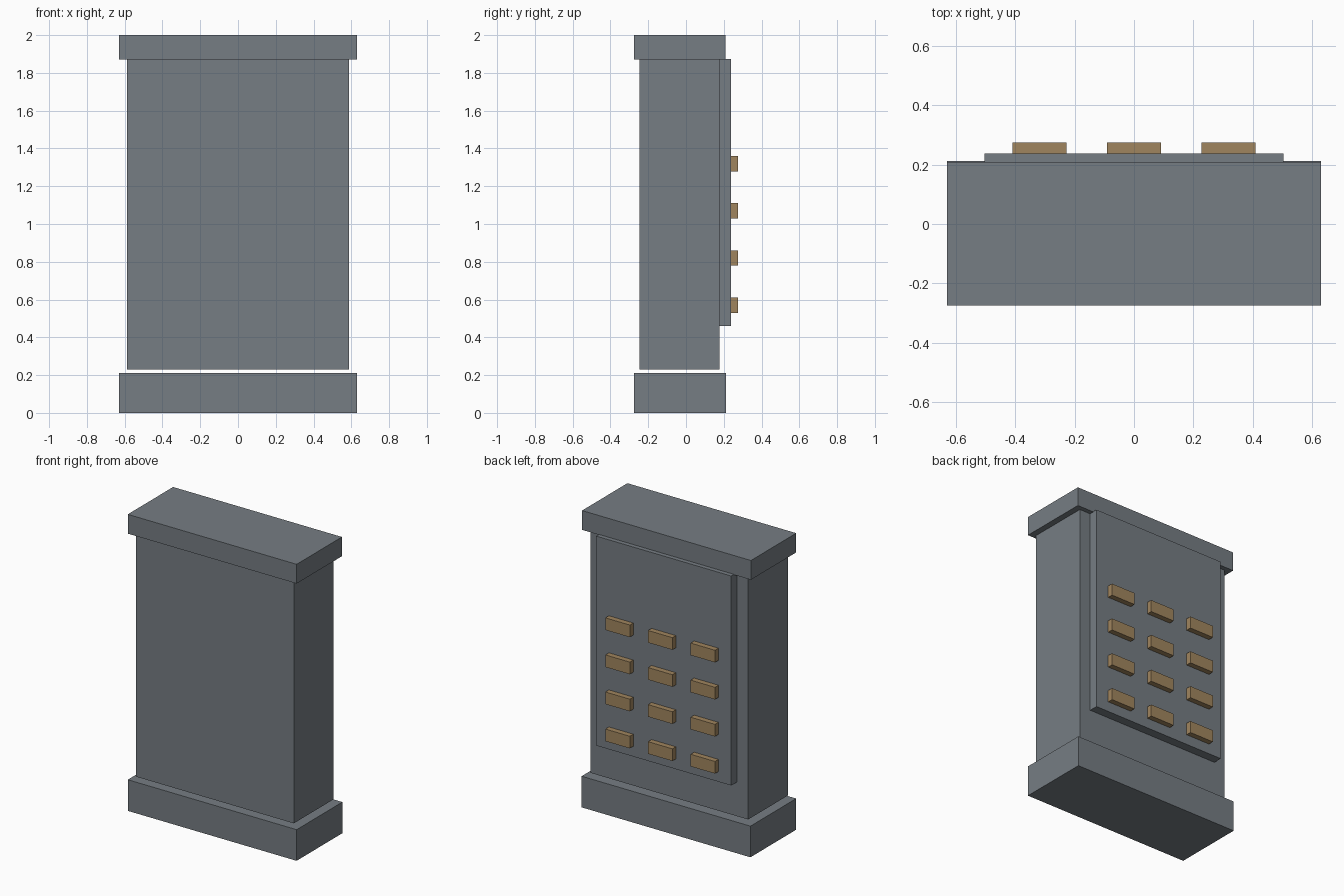
import bpy

if "Cube" in bpy.data.objects:
    bpy.data.objects.remove(bpy.data.objects["Cube"])


def material(name, rgb):
    m = bpy.data.materials.new(name)
    m.diffuse_color = (*rgb, 1.0)
    m.use_nodes = True
    m.node_tree.nodes["Principled BSDF"].inputs["Base Color"].default_value = m.diffuse_color
    return m


grey = material("slate_grey", (0.181, 0.205, 0.227))
tan = material("tan", (0.352, 0.235, 0.112))


def box(name, x, y, z, mat):
    """Axis-aligned box from (min, max) ranges."""
    bpy.ops.mesh.primitive_cube_add(size=1, location=[sum(r) / 2 for r in (x, y, z)])
    ob = bpy.context.object
    ob.name = name
    ob.scale = [r[1] - r[0] for r in (x, y, z)]
    bpy.ops.object.transform_apply(location=False, rotation=False, scale=True)
    ob.data.materials.append(mat)
    return ob


# Plinth, main slab (floating just above the plinth) and cap
box("base", (-0.63, 0.63), (-0.275, 0.213), (0.0, 0.21), grey)
box("body", (-0.588, 0.588), (-0.245, 0.177), (0.23, 1.87), grey)
box("cap", (-0.63, 0.63), (-0.275, 0.208), (1.87, 2.0), grey)

# Raised panel on the back
box("back_panel", (-0.504, 0.504), (0.177, 0.238), (0.46, 1.873), grey)

# Grid of small blocks on the panel
for row in range(4):
    for col in range(3):
        x = (col - 1) * 0.318
        z = 0.57 + row * 0.25
        box(f"block_{row + 1}_{col + 1}", (x - 0.091, x + 0.091),
            (0.238, 0.275), (z - 0.041, z + 0.041), tan)
